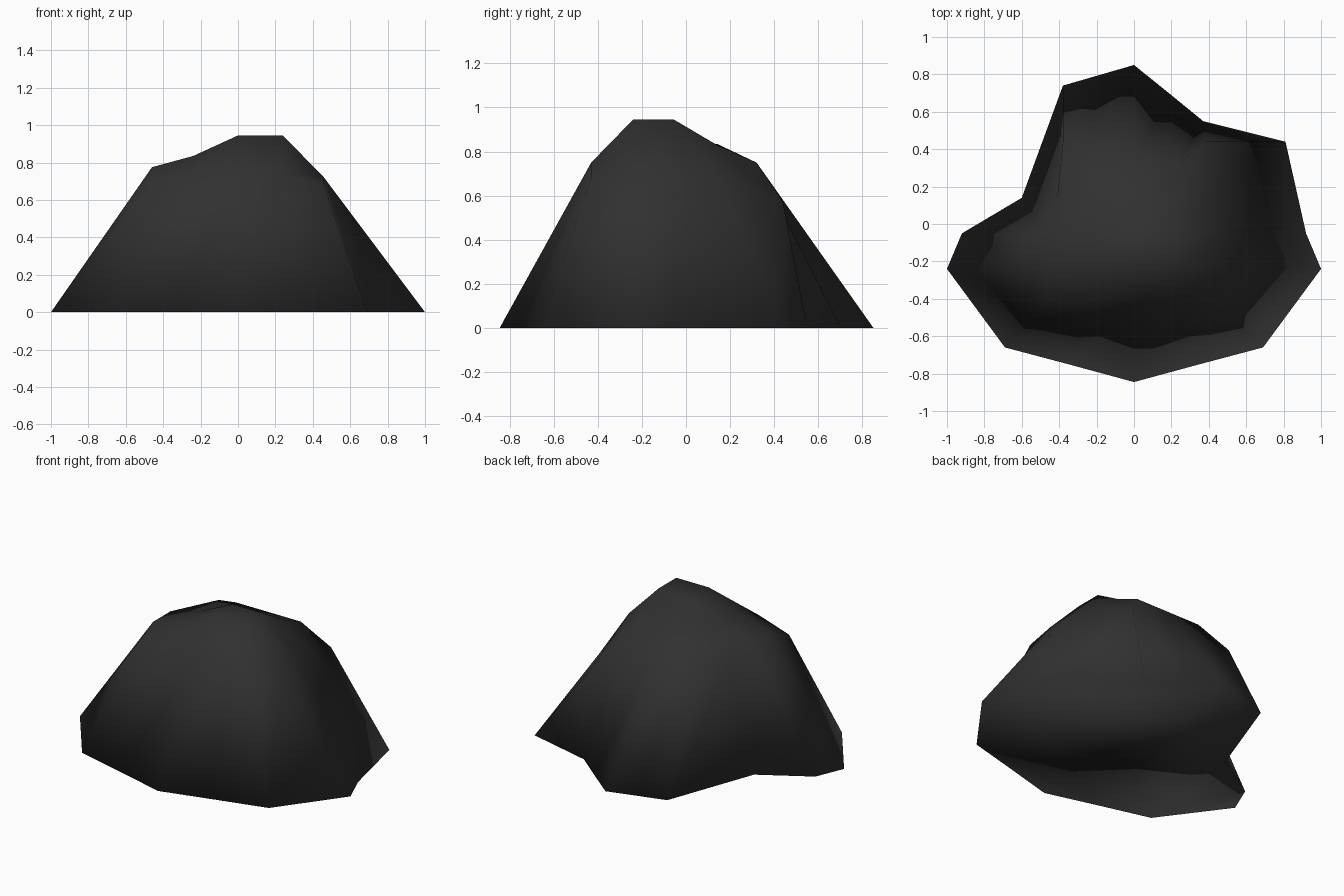
import bpy, bmesh

if "Cube" in bpy.data.objects:
    bpy.data.objects.remove(bpy.data.objects["Cube"])

# Crown of the boulder: a 5 x 5 grid of heights, rows from front to back
xs = (-0.46, -0.24, 0.0, 0.24, 0.46)
ys = (-0.43, -0.24, -0.055, 0.14, 0.32)
heights = (
    (0.68, 0.75, 0.75, 0.75, 0.68),
    (0.775, 0.835, 0.945, 0.945, 0.72),
    (0.775, 0.835, 0.945, 0.945, 0.72),
    (0.69, 0.835, 0.83, 0.83, 0.69),
    (0.57, 0.75, 0.75, 0.75, 0.57),
)
# Ground outline, counter-clockwise from the front left corner
outline = (
    (-0.69, -0.66), (-0.35, -0.75), (0, -0.845), (0.35, -0.75),
    (0.69, -0.66), (1, -0.24), (0.92, -0.05), (0.81, 0.44),
    (0.37, 0.55), (0.18, 0.705), (0, 0.85), (-0.19, 0.795),
    (-0.38, 0.74), (-0.6, 0.14), (-0.92, -0.05), (-1, -0.24),
)

bm = bmesh.new()
grid = [[bm.verts.new((x, y, z)) for x, z in zip(xs, row)]
        for y, row in zip(ys, heights)]
# Back shoulders sit further in and back than the grid
for i, side in ((0, -1), (4, 1)):
    grid[4][i].co.xy = (0.38 * side, 0.44)
    grid[3][i].co.x = 0.41 * side
for j in range(4):
    for i in range(4):
        bm.faces.new((grid[j][i], grid[j][i + 1], grid[j + 1][i + 1], grid[j + 1][i]))

# Flanks from the crown's rim down to the ground, and the underside
rim = (grid[0][:4] + [grid[j][4] for j in range(4)]
       + grid[4][:0:-1] + [grid[j][0] for j in range(4, 0, -1)])
foot = [bm.verts.new((x, y, 0)) for x, y in outline]
for i in range(16):
    k = (i + 1) % 16
    bm.faces.new((foot[i], foot[k], rim[k], rim[i]))
bm.faces.new(foot[::-1])
bmesh.ops.recalc_face_normals(bm, faces=bm.faces[:])
for f in bm.faces:
    f.smooth = True

mesh = bpy.data.meshes.new("boulder")
bm.to_mesh(mesh)
bm.free()
stone = bpy.data.materials.new("dark_stone")
stone.diffuse_color = (0.03, 0.03, 0.03, 1)
stone.use_nodes = True
stone.node_tree.nodes["Principled BSDF"].inputs["Base Color"].default_value = stone.diffuse_color
mesh.materials.append(stone)
bpy.context.collection.objects.link(bpy.data.objects.new("boulder", mesh))
